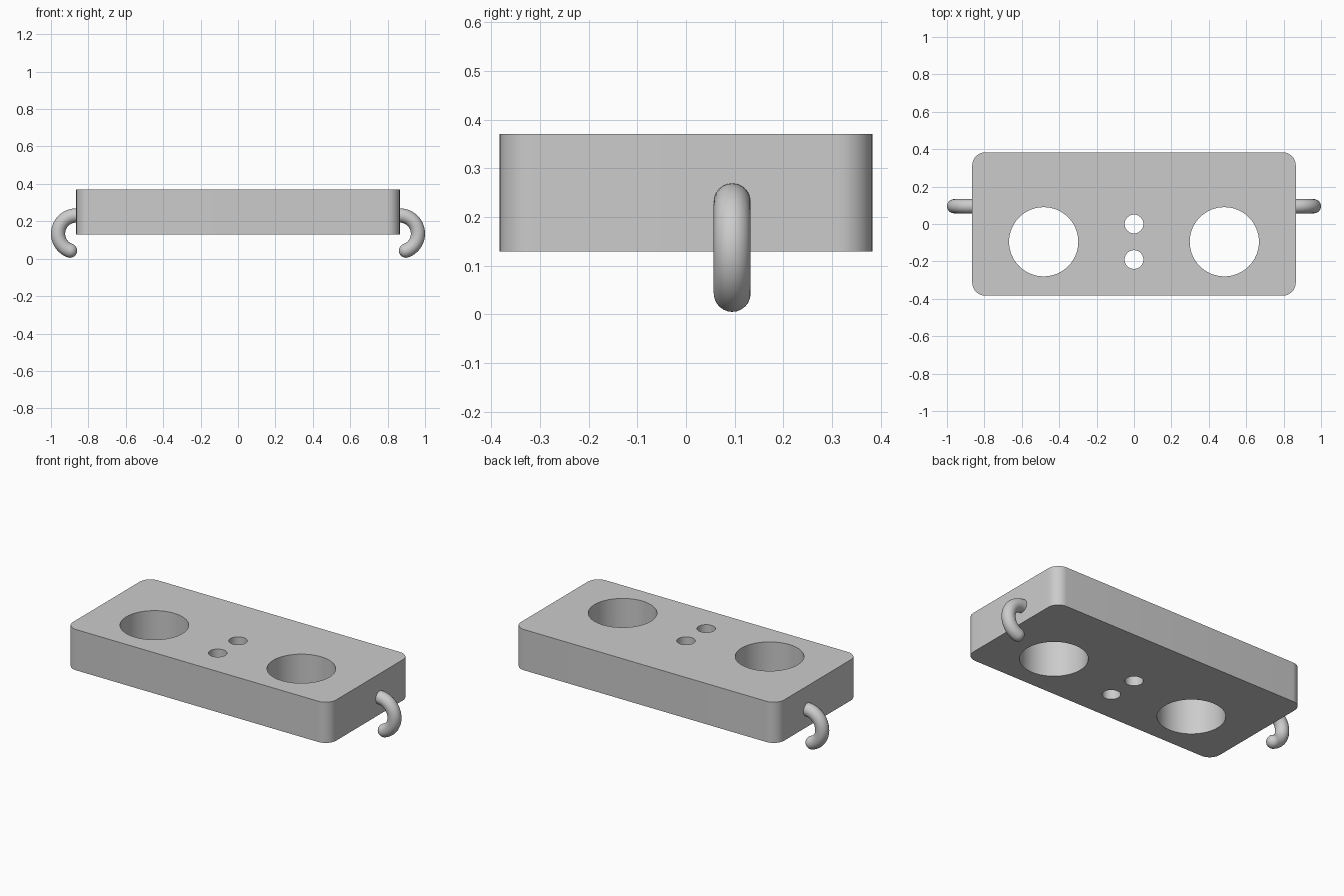
import bpy
import bmesh
from math import cos, sin, pi, radians
from mathutils import Vector

default = bpy.data.objects.get("Cube")
if default:
    bpy.data.objects.remove(default, do_unlink=True)

GREY = (0.6, 0.6, 0.6, 1)
grey = bpy.data.materials.new("plain grey")
grey.use_nodes = True
grey.diffuse_color = GREY
grey.node_tree.nodes["Principled BSDF"].inputs["Base Color"].default_value = GREY


def finish(name, bm):
    """Turn a bmesh into a named grey object."""
    bmesh.ops.recalc_face_normals(bm, faces=bm.faces)
    mesh = bpy.data.meshes.new(name)
    bm.to_mesh(mesh)
    bm.free()
    mesh.materials.append(grey)
    obj = bpy.data.objects.new(name, mesh)
    bpy.context.collection.objects.link(obj)
    return obj


def smooth(obj):
    bpy.ops.object.select_all(action='DESELECT')
    obj.select_set(True)
    bpy.context.view_layer.objects.active = obj
    bpy.ops.object.shade_smooth_by_angle(angle=radians(35))


def prism(bm, outline, z0, z1):
    """Extrude a closed outline from z0 up to z1."""
    face = bm.faces.new([bm.verts.new((x, y, z0)) for x, y in outline])
    top = bmesh.ops.extrude_face_region(bm, geom=[face])["geom"]
    verts = [v for v in top if isinstance(v, bmesh.types.BMVert)]
    bmesh.ops.translate(bm, verts=verts, vec=(0, 0, z1 - z0))


def arc(cx, cy, r, start, end, steps):
    angles = [start + (end - start) * i / steps for i in range(steps + 1)]
    return [(cx + r * cos(a), cy + r * sin(a)) for a in angles]


# Block with rounded vertical corners
HX, HY, Z0, Z1, CORNER = 0.865, 0.383, 0.129, 0.371, 0.07
outline = []
for i, (sx, sy) in enumerate([(1, 1), (-1, 1), (-1, -1), (1, -1)]):
    outline += arc(sx * (HX - CORNER), sy * (HY - CORNER), CORNER,
                   i * pi / 2, (i + 1) * pi / 2, 12)
bm = bmesh.new()
prism(bm, outline, Z0, Z1)
block = finish("block", bm)

# Two large and two small through holes
bm = bmesh.new()
for x, y, r in [(-0.483, -0.095, 0.185), (0.483, -0.095, 0.185),
                (0, 0, 0.05), (0, -0.19, 0.05)]:
    prism(bm, arc(x, y, r, 0, 2 * pi, 64)[:-1], Z0 - 0.1, Z1 + 0.1)
cutter = finish("hole_cutter", bm)
cutter.hide_render = True
cut = block.modifiers.new("holes", 'BOOLEAN')
cut.object = cutter
cut.operation = 'DIFFERENCE'
cut.solver = 'EXACT'
bpy.context.view_layer.objects.active = block
bpy.ops.object.modifier_apply(modifier=cut.name)
bpy.data.objects.remove(cutter, do_unlink=True)
smooth(block)

# Side hooks: a round bar swept along an arc, with a rounded tip
BAR, BEND, HOOK_Y, HOOK_Z, SIDES = 0.038, 0.097, 0.095, 0.134, 24
TIP = radians(-70)


def hook(name, side):
    bm = bmesh.new()
    stations = [(pi / 2 + (TIP - pi / 2) * i / 28, 0, BAR) for i in range(29)]
    stations += [(TIP, BAR * sin(t), BAR * cos(t))
                 for t in [radians(k * 85 / 8) for k in range(1, 9)]]
    rings = []
    for angle, push, radius in stations:
        out = Vector((cos(angle), 0, sin(angle)))
        along = Vector((sin(angle), 0, -cos(angle)))
        centre = Vector((HX, HOOK_Y, HOOK_Z)) + out * BEND + along * push
        ring = []
        for k in range(SIDES):
            a = 2 * pi * k / SIDES
            p = centre + out * radius * cos(a) + Vector((0, radius * sin(a), 0))
            ring.append(bm.verts.new((p.x * side, p.y, p.z)))
        rings.append(ring)
    for a, b in zip(rings, rings[1:]):
        for k in range(SIDES):
            n = (k + 1) % SIDES
            bm.faces.new((a[k], a[n], b[n], b[k]))
    bm.faces.new(rings[0])
    bm.faces.new(rings[-1])
    smooth(finish(name, bm))


hook("left_hook", 1)
hook("right_hook", -1)
